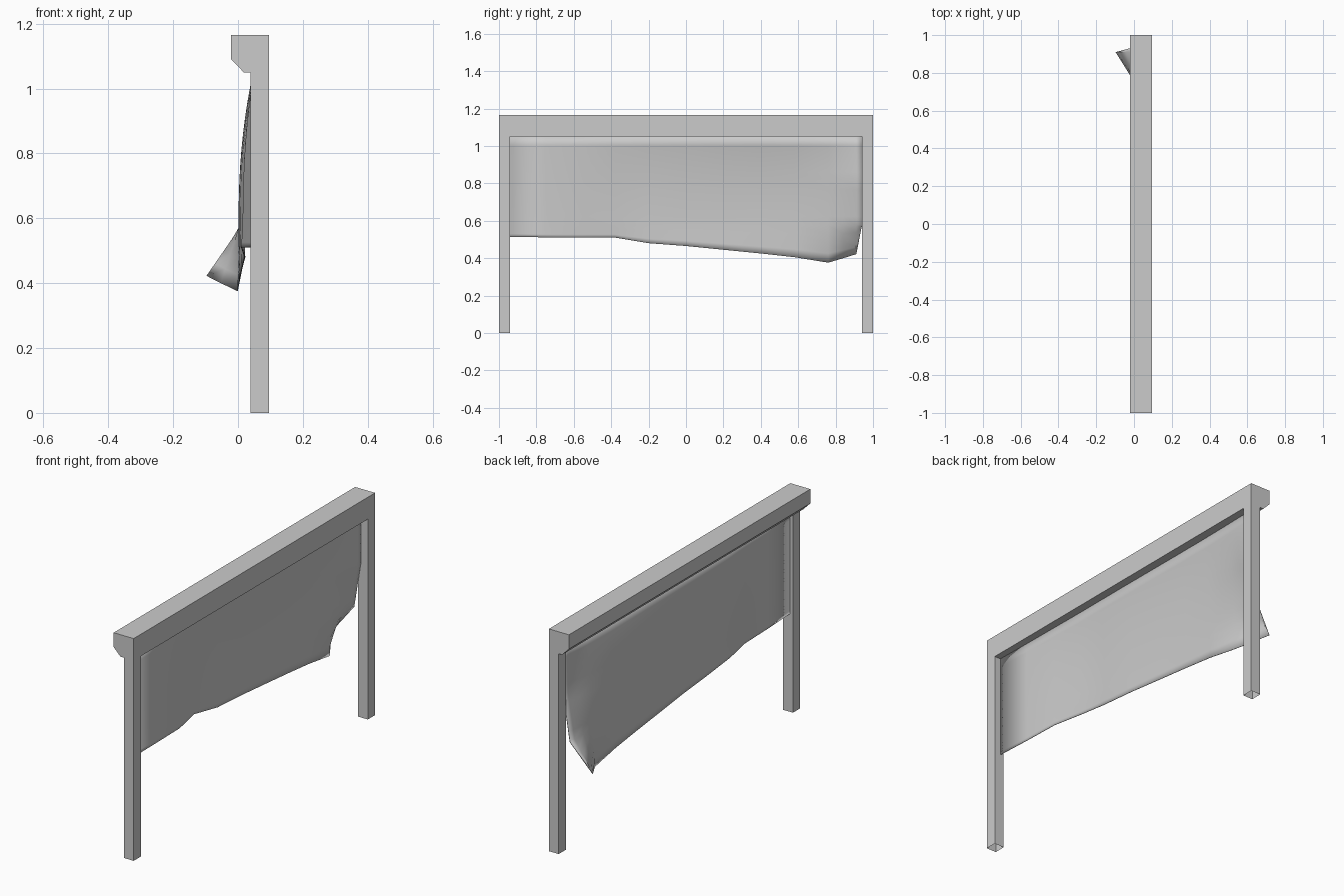
import bpy
import bmesh
from math import radians

cube = bpy.data.objects.get("Cube")
if cube:
    bpy.data.objects.remove(cube)

grey = bpy.data.materials.new("plain_grey")
grey.use_nodes = True
colour = (0.6, 0.6, 0.6, 1)
grey.diffuse_color = colour
grey.node_tree.nodes["Principled BSDF"].inputs["Base Color"].default_value = colour


def add_object(name, bm):
    bmesh.ops.recalc_face_normals(bm, faces=bm.faces)
    mesh = bpy.data.meshes.new(name)
    bm.to_mesh(mesh)
    bm.free()
    mesh.materials.append(grey)
    obj = bpy.data.objects.new(name, mesh)
    bpy.context.collection.objects.link(obj)
    return obj


def skin(bm, rows, closed):
    """Join successive rows of vertices with quads."""
    for a, b in zip(rows, rows[1:]):
        for i in range(len(a) if closed else len(a) - 1):
            j = (i + 1) % len(a)
            bm.faces.new((a[i], a[j], b[j], b[i]))


# Frame: a chamfered beam profile swept along y, with legs drawn down from its ends
TOP, UNDER = 1.165, 1.05
POST_X, FRONT_X = 0.038, 0.095
profile = [(-0.021, TOP), (-0.021, 1.09), (0.018, UNDER),
           (POST_X, UNDER), (FRONT_X, UNDER), (FRONT_X, TOP)]
bm = bmesh.new()
rings = [[bm.verts.new((x, y, z)) for x, z in profile] for y in (-1, -0.94, 0.94, 1)]
skin(bm, rings, True)
for ring in (rings[0], rings[-1]):
    bm.faces.new(ring)
sockets = [f for f in bm.faces
           if abs(f.calc_center_median().y) > 0.95
           and all(abs(v.co.z - UNDER) < 1e-4 and v.co.x > POST_X - 0.001 for v in f.verts)]
for face in sockets:
    edges = list(face.edges)
    bmesh.ops.delete(bm, geom=[face], context='FACES_ONLY')
    grown = bmesh.ops.extrude_edge_only(bm, edges=edges)["geom"]
    for v in grown:
        if isinstance(v, bmesh.types.BMVert):
            v.co.z = 0
add_object("frame", bm)


# Hanging cloth: each column has y, x at the top, knee and hem, z at the hem,
# and how late it swings away from the post
columns = [(-0.94, 0.058, 0.056, 0.056, 0.514, 0), (-0.75, 0.054, 0.05, 0.05, 0.511, 0),
           (-0.55, 0.052, 0.044, 0.045, 0.51, 0), (-0.38, 0.05, 0.016, 0.011, 0.51, 0),
           (-0.2, 0.05, 0.018, 0.021, 0.48, 0), (0, 0.05, 0.013, 0.017, 0.465, 0),
           (0.2, 0.049, 0.008, 0.012, 0.445, 0), (0.4, 0.048, 0.004, 0.008, 0.425, 0),
           (0.58, 0.048, 0.003, 0.004, 0.405, 0), (0.76, 0.05, 0.004, -0.002, 0.376, 0.2),
           (0.84, 0.052, 0.006, -0.052, 0.4, 0.6), (0.91, 0.053, 0.01, -0.096, 0.422, 0.9),
           (0.94, 0.054, 0.016, 0.015, 0.57, 1)]
UPPER_STEPS, LOWER_STEPS = 10, 4
KNEE_Z = 0.575
bm = bmesh.new()
rows = []
for y, top_x, knee_x, hem_x, hem_z, late in columns:
    points = []
    for i in range(UPPER_STEPS + 1):
        t = i / UPPER_STEPS
        swing = (1 - (1 - t) ** 2.3) * (1 - late) + max(0, 2 * t - 1) * late
        points.append((top_x + (knee_x - top_x) * swing, UNDER + (KNEE_Z - UNDER) * t))
    for i in range(1, LOWER_STEPS + 1):
        t = i / LOWER_STEPS
        points.append((knee_x + (hem_x - knee_x) * t, KNEE_Z + (hem_z - KNEE_Z) * t))
    rows.append([bm.verts.new((x, y, z)) for x, z in points])
skin(bm, rows, False)
cloth = add_object("hanging_cloth", bm)
cloth.data.shade_smooth()
cloth.data.set_sharp_from_angle(angle=radians(30))
weave = cloth.modifiers.new("weave", 'SOLIDIFY')
weave.thickness = 0.003
weave.offset = 0
